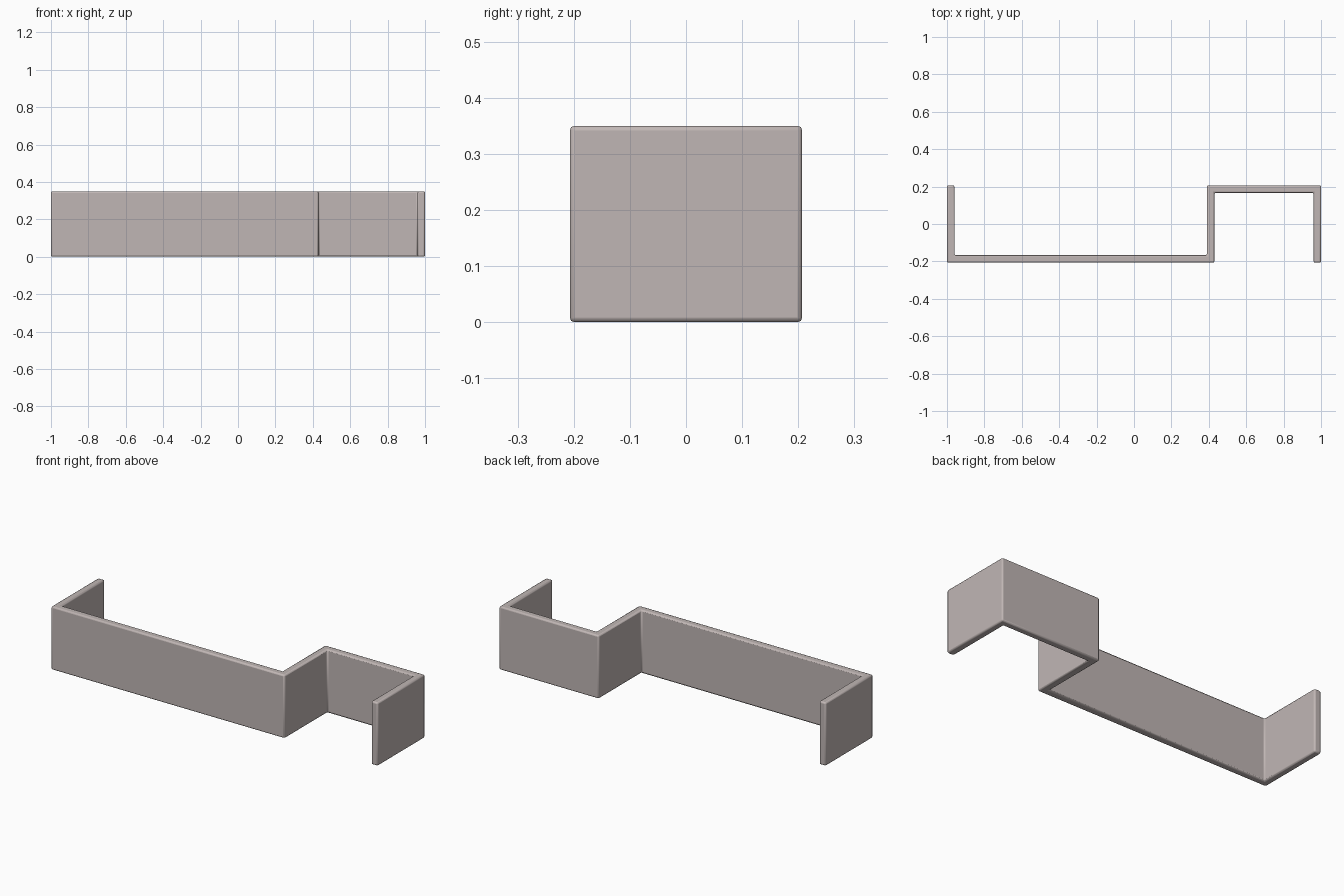
import bpy
import bmesh
from math import radians
from mathutils import Vector

HEIGHT = 0.35
HALF = 0.02      # half of the wall thickness
EDGE = 0.008     # width of the softened edges

cube = bpy.data.objects.get("Cube")
if cube:
    bpy.data.objects.remove(cube, do_unlink=True)

# Single warm grey
grey = bpy.data.materials.new("warm_grey")
grey.use_nodes = True
colour = (0.53, 0.47, 0.46, 1.0)
grey.diffuse_color = colour
bsdf = grey.node_tree.nodes["Principled BSDF"]
bsdf.inputs["Base Color"].default_value = colour
bsdf.inputs["Roughness"].default_value = 0.6


def folded_strip(name, path):
    """Wall of even thickness that follows a right-angled centre line."""
    points = [Vector(p) for p in path]
    sides = []
    for a, b in zip(points, points[1:]):
        d = (b - a).normalized()
        sides.append(Vector((-d.y, d.x)))
    bm = bmesh.new()
    pairs = []
    for i, p in enumerate(points):
        # Ends use one normal, square corners the sum of both
        if i == 0:
            offset = sides[0]
        elif i == len(points) - 1:
            offset = sides[-1]
        else:
            offset = sides[i - 1] + sides[i]
        pairs.append([bm.verts.new((*(p + offset * s), 0)) for s in (HALF, -HALF)])
    base = [bm.faces.new((a[0], a[1], b[1], b[0])) for a, b in zip(pairs, pairs[1:])]
    top = bmesh.ops.extrude_face_region(bm, geom=base, use_keep_orig=True)
    verts = [g for g in top["geom"] if isinstance(g, bmesh.types.BMVert)]
    bmesh.ops.translate(bm, verts=verts, vec=(0, 0, HEIGHT))
    bmesh.ops.recalc_face_normals(bm, faces=bm.faces)
    mesh = bpy.data.meshes.new(name)
    bm.to_mesh(mesh)
    bm.free()
    mesh.materials.append(grey)
    obj = bpy.data.objects.new(name, mesh)
    bpy.context.collection.objects.link(obj)
    return obj


# Long bay opening to the back, short bay opening to the front
wall = folded_strip("folded_wall", [
    (-0.98, 0.207), (-0.98, -0.187), (0.41, -0.187),
    (0.41, 0.187), (0.98, 0.187), (0.98, -0.207)])

# Softened edges
bevel = wall.modifiers.new("soft_edges", "BEVEL")
bevel.width = EDGE
bevel.segments = 2
bevel.limit_method = "ANGLE"
bevel.angle_limit = radians(30)

bpy.ops.object.select_all(action="DESELECT")
wall.select_set(True)
bpy.context.view_layer.objects.active = wall
bpy.ops.object.shade_smooth_by_angle(angle=radians(30))
